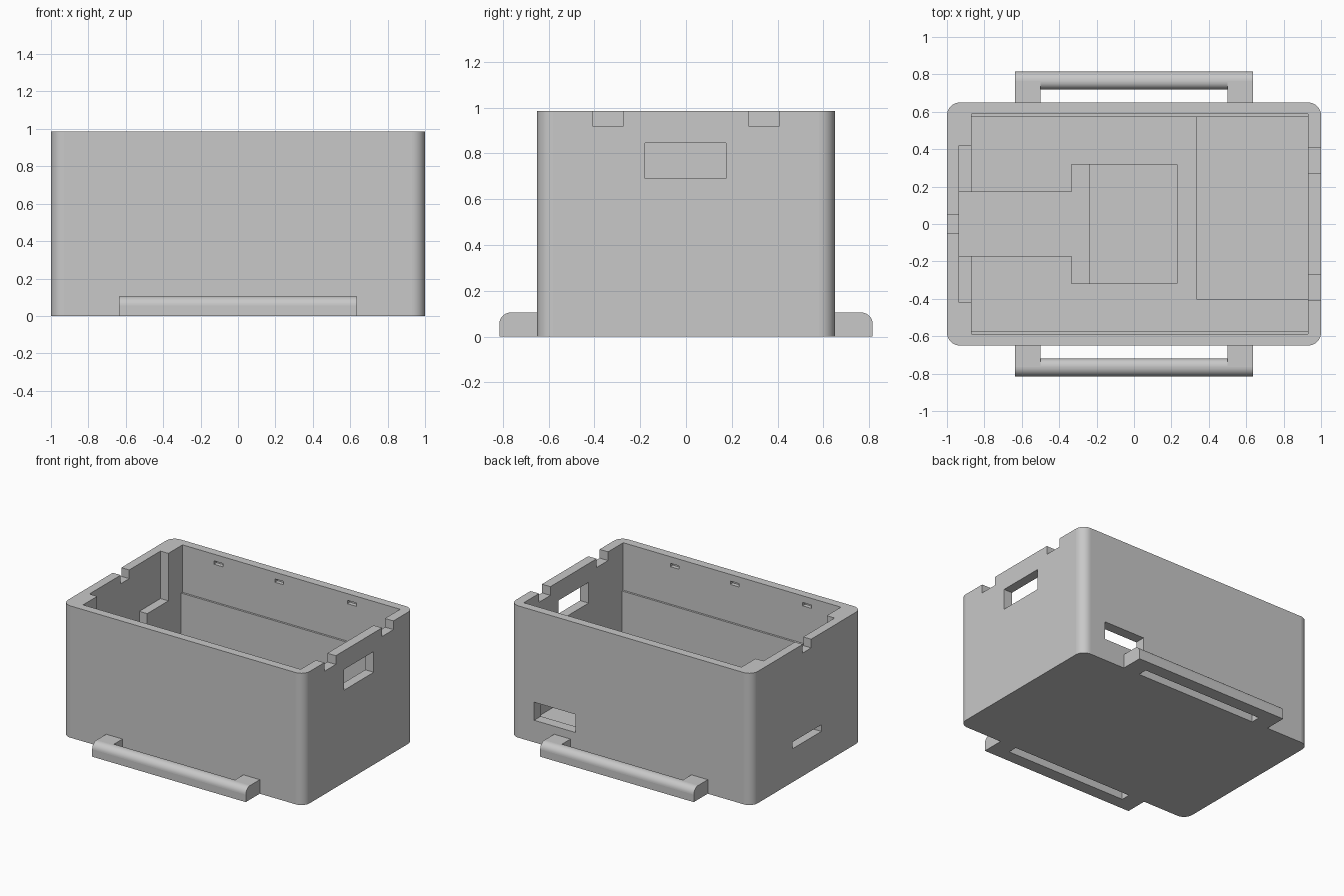
import bpy, bmesh, math
from mathutils import Vector

if "Cube" in bpy.data.objects:
    bpy.data.objects.remove(bpy.data.objects["Cube"])

grey = bpy.data.materials.new("plain_grey")
grey.diffuse_color = (0.58, 0.58, 0.58, 1)
grey.use_nodes = True
grey.node_tree.nodes["Principled BSDF"].inputs["Base Color"].default_value = grey.diffuse_color


def arc(cx, cy, r, a0, a1, n=10):
    return [(cx + r * math.cos(math.radians(a0 + (a1 - a0) * i / n)),
             cy + r * math.sin(math.radians(a0 + (a1 - a0) * i / n))) for i in range(n + 1)]


def extrude(name, points, vec):
    """Closed solid from a 3D outline pushed along vec."""
    bm = bmesh.new()
    face = bm.faces.new([bm.verts.new(p) for p in points])
    top = bmesh.ops.extrude_face_region(bm, geom=[face])["geom"]
    bmesh.ops.translate(bm, vec=Vector(vec), verts=[g for g in top if isinstance(g, bmesh.types.BMVert)])
    bmesh.ops.recalc_face_normals(bm, faces=bm.faces)
    me = bpy.data.meshes.new(name)
    bm.to_mesh(me)
    bm.free()
    ob = bpy.data.objects.new(name, me)
    bpy.context.collection.objects.link(ob)
    return ob


def box(x0, x1, y0, y1, z0, z1):
    return extrude("cutter", [(x0, y0, z0), (x1, y0, z0), (x1, y1, z0), (x0, y1, z0)], (0, 0, z1 - z0))


def cut(ob, cutter):
    cutter.hide_render = True
    mod = ob.modifiers.new("cut", 'BOOLEAN')
    mod.operation, mod.solver, mod.object = 'DIFFERENCE', 'EXACT', cutter
    deps = bpy.context.evaluated_depsgraph_get()
    me = bpy.data.meshes.new_from_object(ob.evaluated_get(deps))
    ob.modifiers.clear()
    ob.data = me
    bpy.data.objects.remove(cutter)


def finish(ob):
    """Grey material; smooth only the curved (not axis-aligned) faces."""
    ob.data.materials.clear()
    ob.data.materials.append(grey)
    for f in ob.data.polygons:
        f.material_index = 0
        f.use_smooth = max(abs(c) for c in f.normal) < 0.9995


# Outer shell with rounded upright corners
H, R, TOP = 0.985, 0.07, 1.1
outline = []
for sx, sy, a in ((1, 1, 0), (-1, 1, 90), (-1, -1, 180), (1, -1, 270)):
    outline += arc(sx * (1 - R), sy * (0.65 - R), R, a, a + 90)
case = extrude("case_body", [(x, y, 0) for x, y in outline], (0, 0, H))

cuts = [
    (-0.87, 0.93, -0.572, 0.572, 0.30, TOP),     # main cavity
    (-0.87, 0.93, -0.587, 0.587, 0.63, TOP),     # wider upper cavity
    (-0.935, -0.8, -0.42, 0.42, 0.63, TOP),      # recess in left wall
    (-0.935, -0.3, -0.17, 0.17, 0.25, TOP),      # cable channel
    (-0.335, 0.23, -0.318, 0.318, 0.25, TOP),    # centre pocket
    (-0.235, 0.23, -0.318, 0.318, 0.12, TOP),    # deep centre pocket
    (0.335, 0.93, -0.40, 0.572, 0.07, TOP),      # right pocket
    (-1.1, -0.9, -0.17, 0.17, 0.25, 0.30),       # left wall slot
    (0.9, 1.1, -0.178, 0.175, 0.69, 0.845),      # right wall window
    (0.46, 0.80, 0.5, 0.7, 0.165, 0.30),         # back wall window
    (-1.1, -0.9, -0.05, 0.05, 0.92, TOP),        # left rim notch
    (0.9, 1.1, -0.408, -0.273, 0.92, TOP),       # right rim notches
    (0.9, 1.1, 0.273, 0.408, 0.92, TOP),
]
# Shallow catch slots inside the long walls
for x in (-0.573, -0.07, 0.53):
    cuts.append((x - 0.037, x + 0.037, 0.55, 0.617, 0.91, 0.935))
for x in (-0.59, 0.008, 0.504):
    cuts.append((x - 0.037, x + 0.037, -0.617, -0.55, 0.91, 0.935))
for c in cuts:
    cut(case, box(*c))
finish(case)

# Strap handles on both long sides
for s, name in ((-1, "front_handle"), (1, "back_handle")):
    prof = [(0.64, 0)] + [(0.815, 0)] + arc(0.765, 0.055, 0.05, 0, 90) + [(0.64, 0.105)]
    handle = extrude(name, [(-0.635, s * y, z) for y, z in prof], (1.27, 0, 0))
    # slot with a rounded inner edge on the bar
    slot = [(0.6, -0.1), (0.72, -0.1)] + arc(0.76, 0.065, 0.04, 180, 90) + [(0.76, 0.2), (0.6, 0.2)]
    cut(handle, extrude("cutter", [(-0.5, s * y, z) for y, z in slot], (1.0, 0, 0)))
    finish(handle)
